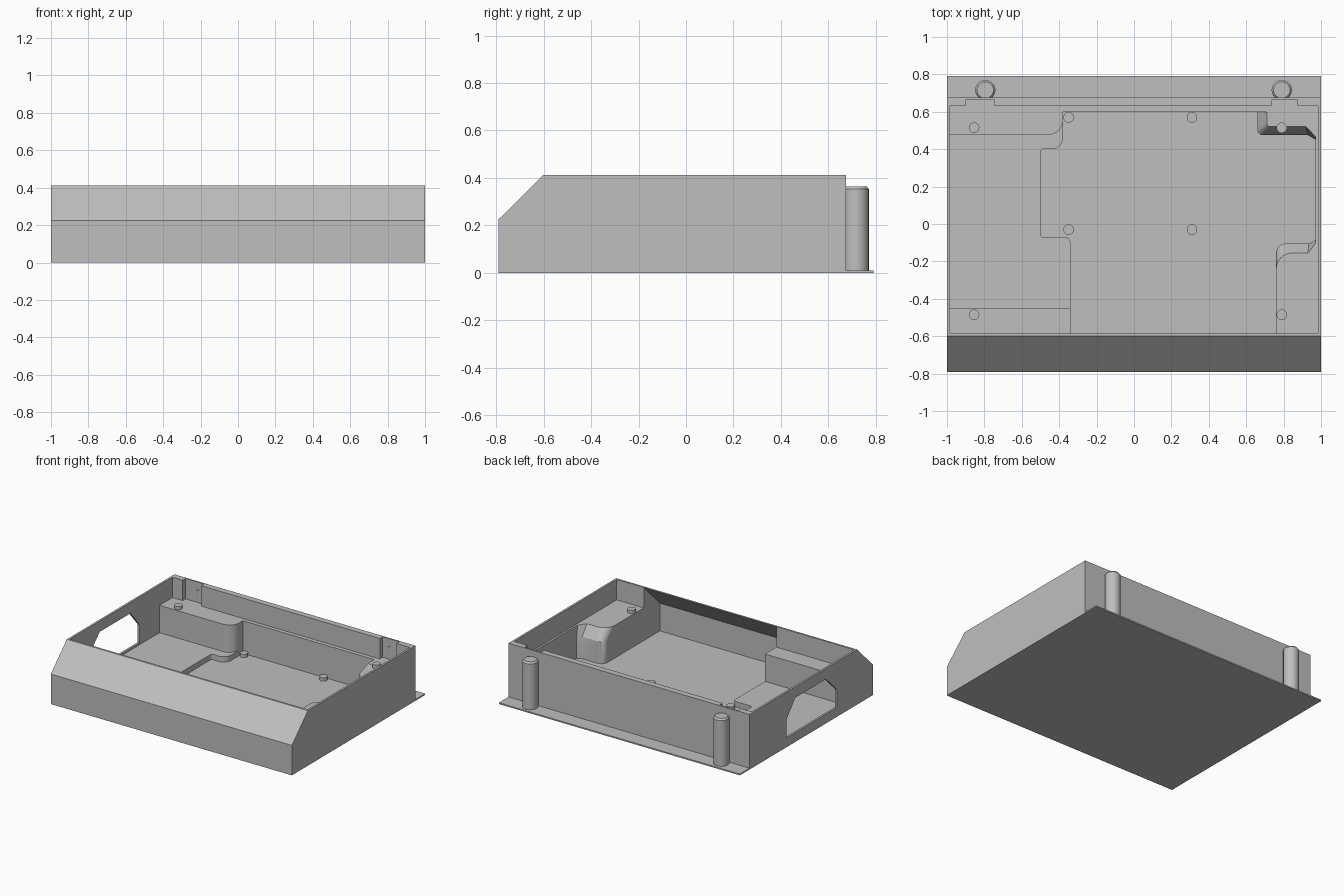
import bpy, bmesh, math
from mathutils import Vector

if "Cube" in bpy.data.objects:
    bpy.data.objects.remove(bpy.data.objects["Cube"])

grey = bpy.data.materials.new("plain_grey")
grey.diffuse_color = (0.52, 0.52, 0.52, 1)
grey.use_nodes = True
grey.node_tree.nodes["Principled BSDF"].inputs["Base Color"].default_value = grey.diffuse_color

SHELF, FLOOR, LEFT_FLOOR, TOP = 0.26, 0.015, 0.055, 0.413


def rounded(points, steps=8):
    """Outline from (x, y) or (x, y, radius) corners."""
    out = []
    for i, p in enumerate(points):
        c = Vector(p[:2])
        if len(p) == 2:
            out.append(c)
            continue
        a = (Vector(points[i - 1][:2]) - c).normalized()
        b = (Vector(points[(i + 1) % len(points)][:2]) - c).normalized()
        half = a.angle(b) / 2
        mid = c + (a + b).normalized() * p[2] / math.sin(half)
        s = c + a * p[2] / math.tan(half) - mid
        e = c + b * p[2] / math.tan(half) - mid
        sweep = math.pi - 2 * half
        for k in range(steps + 1):
            t = k / steps
            out.append(mid + (s * math.sin((1 - t) * sweep) + e * math.sin(t * sweep)) / math.sin(sweep))
    return out


def loft(name, layers, axis="z"):
    """Closed solid through (height, outline) layers; axis x takes (y, z) outlines."""
    bm = bmesh.new()
    rings = []
    for h, outline in layers:
        rings.append([bm.verts.new((p[0], p[1], h) if axis == "z" else (h, p[0], p[1]))
                      for p in outline])
    n = len(rings[0])
    for r, s in zip(rings, rings[1:]):
        for i in range(n):
            bm.faces.new((r[i], r[(i + 1) % n], s[(i + 1) % n], s[i]))
    bm.faces.new(rings[0][::-1])
    bm.faces.new(rings[-1])
    bmesh.ops.recalc_face_normals(bm, faces=bm.faces)
    mesh = bpy.data.meshes.new(name)
    bm.to_mesh(mesh)
    bm.free()
    obj = bpy.data.objects.new(name, mesh)
    bpy.context.collection.objects.link(obj)
    mesh.materials.append(grey)
    return obj


def rect(x0, x1, y0, y1):
    return [(x0, y0), (x1, y0), (x1, y1), (x0, y1)]


def circle(x, y, r, n=32):
    return [(x + r * math.cos(2 * math.pi * i / n), y + r * math.sin(2 * math.pi * i / n))
            for i in range(n)]


def smooth(obj):
    bpy.ops.object.select_all(action="DESELECT")
    obj.select_set(True)
    bpy.context.view_layer.objects.active = obj
    bpy.ops.object.shade_smooth_by_angle(angle=math.radians(30))


# Tray body with sloped front and a rear flange
case = loft("case_body", [(x, [(-0.79, 0), (0.79, 0), (0.79, 0.01), (0.675, 0.01),
                               (0.675, TOP), (-0.6, TOP), (-0.79, 0.225)])
                          for x in (-1, 1)], "x")

cutters = []
# Wide upper opening down to the shelf level
cutters.append(loft("upper_cut", [(z, rect(-0.985, 0.985, -0.585, 0.63)) for z in (SHELF, 0.5)]))
# Rear wall notches
for x0, x1 in ((-0.9, -0.745), (0.735, 0.875)):
    cutters.append(loft("notch_cut", [(z, rect(x0, x1, 0.6, 0.664)) for z in (SHELF, 0.5)]))
# Deep main floor
main = rounded([(-0.34, -0.58), (0.97, -0.58), (0.97, 0.6), (-0.38, 0.6), (-0.38, 0.4, 0.06),
                (-0.5, 0.4, 0.015), (-0.5, -0.07, 0.015), (-0.34, -0.07, 0.03)])
cutters.append(loft("main_cut", [(z, main) for z in (FLOOR, 0.3)]))
# Slightly higher left floor
left = rounded([(-0.985, -0.45), (-0.33, -0.45), (-0.33, 0.59), (-0.379, 0.59),
                (-0.379, 0.477, 0.08), (-0.985, 0.477)])
cutters.append(loft("left_cut", [(z, left) for z in (LEFT_FLOOR, 0.31)]))
# Hollow beneath the sloped front
cutters.append(loft("front_cut", [(x, [(-0.775, FLOOR), (-0.5, FLOOR), (-0.5, 0.498),
                                       (-0.775, 0.223)]) for x in (-0.34, 0.76)], "x"))
# Side wall window
cutters.append(loft("window_cut", [(x, [(-0.36, 0.07), (0.24, 0.07), (0.24, 0.205), (0.132, 0.332),
                                        (-0.23, 0.332), (-0.36, 0.205)]) for x in (-1.1, -0.9)], "x"))

bpy.context.view_layer.objects.active = case
for c in cutters:
    m = case.modifiers.new("cut", "BOOLEAN")
    m.operation, m.solver, m.object = "DIFFERENCE", "EXACT", c
    bpy.ops.object.modifier_apply(modifier=m.name)
    bpy.data.objects.remove(c)
smooth(case)

# Raised right corner blocks with a sloped upper edge
low = rounded([(0.76, -0.586), (0.972, -0.586), (0.972, -0.085), (0.935, -0.105), (0.76, -0.105, 0.05)])
high = rounded([(0.76, -0.586), (0.972, -0.586), (0.972, -0.1), (0.93, -0.155), (0.76, -0.155, 0.085)])
smooth(loft("front_right_block", [(0.01, low), (0.18, low), (SHELF, high)]))

low = rounded([(0.66, 0.601), (0.66, 0.475, 0.03), (0.93, 0.475), (0.972, 0.45), (0.972, 0.601)])
high = rounded([(0.71, 0.601), (0.71, 0.52, 0.02), (0.92, 0.52), (0.972, 0.465), (0.972, 0.601)])
smooth(loft("rear_right_block", [(0.01, low), (0.18, low), (SHELF, high)]))

# Mounting pegs on the shelves and on the floor
for xs, ys, base in (((-0.855, 0.79), (-0.485, 0.515), SHELF), ((-0.35, 0.31), (-0.03, 0.57), FLOOR)):
    for x in xs:
        for y in ys:
            smooth(loft("mounting_peg", [(z, circle(x, y, 0.028, 24))
                                         for z in (base - 0.005, base + 0.025)]))

# Round posts behind the rear wall
for x in (-0.795, 0.79):
    smooth(loft("rear_post", [(0.005, circle(x, 0.716, 0.054)), (0.353, circle(x, 0.716, 0.054)),
                              (0.365, circle(x, 0.716, 0.044))]))
